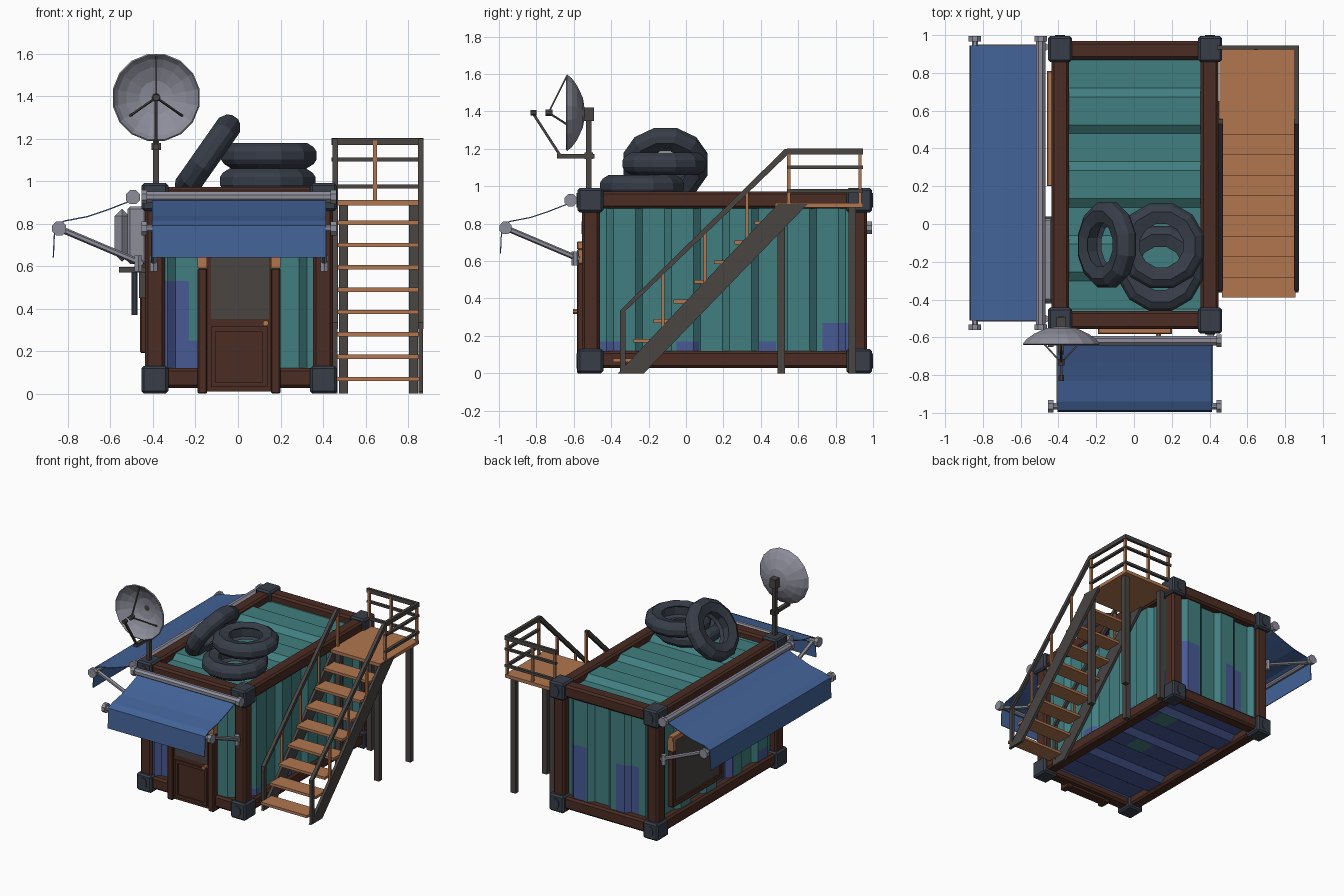
import bpy, bmesh, math
from mathutils import Vector, Matrix

if "Cube" in bpy.data.objects:
    bpy.data.objects.remove(bpy.data.objects["Cube"])

def material(name, *c):
    m = bpy.data.materials.new(name)
    m.diffuse_color = (*c, 1)
    m.use_nodes = True
    m.node_tree.nodes["Principled BSDF"].inputs["Base Color"].default_value = m.diffuse_color
    return m

BROWN = material("rust brown", .070, .025, .017)
TEAL = material("teal paint", .054, .21, .215)
INDIGO = material("indigo paint", .065, .10, .30)
BLUE = material("awning blue", .056, .125, .315)
ORANGE = material("orange wood", .44, .18, .08)
SLATE = material("dark slate", .038, .047, .066)
RAIL = material("charcoal metal", .065, .058, .055)
METAL = material("light grey metal", .27, .27, .33)

def mesh(name, verts, faces, *mats, recalc=True):
    me = bpy.data.meshes.new(name)
    me.from_pydata([tuple(v) for v in verts], [], faces)
    if recalc:
        bm = bmesh.new()
        bm.from_mesh(me)
        bmesh.ops.recalc_face_normals(bm, faces=bm.faces)
        bm.to_mesh(me)
        bm.free()
    ob = bpy.data.objects.new(name, me)
    bpy.context.collection.objects.link(ob)
    for m in mats:
        me.materials.append(m)
    return ob

def prism(name, pts, place, a, b, mat, bevel=0):
    """Extrude a 2D outline from a to b; place(p, q, w) gives the 3D point."""
    n = len(pts)
    vs = [place(*p, a) for p in pts] + [place(*p, b) for p in pts]
    fs = [(i, (i+1) % n, n+(i+1) % n, n+i) for i in range(n)]
    ob = mesh(name, vs, fs + [tuple(range(n)), tuple(range(n, 2*n))], mat)
    if bevel:
        m = ob.modifiers.new("bevel", 'BEVEL')
        m.width, m.segments = bevel, 1
    return ob

YZ = lambda y, z, x: (x, y, z)
XZ = lambda x, z, y: (x, y, z)

def box(name, x0, x1, y0, y1, z0, z1, mat, bevel=0):
    return prism(name, [(y0, z0), (y1, z0), (y1, z1), (y0, z1)], YZ, x0, x1, mat, bevel)

def rod(name, p, q, r, mat, sides=8):
    p, q = Vector(p), Vector(q)
    rot = (q-p).to_track_quat('Z', 'Y').to_matrix()
    ring = [(r*math.cos(t), r*math.sin(t)) for t in
            [2*math.pi*(i+.5)/sides for i in range(sides)]]
    return prism(name, ring, lambda a, b, w: p + rot @ Vector((a, b, w)), 0, (q-p).length, mat)

def lathe(name, prof, sides, mat, matrix, closed):
    n = len(prof)
    vs = [matrix @ Vector((r*math.cos(t), r*math.sin(t), z))
          for t in [2*math.pi*(i+.5)/sides for i in range(sides)] for r, z in prof]
    fs = [(i*n+j, i*n+(j+1) % n, (i+1) % sides*n+(j+1) % n, (i+1) % sides*n+j)
          for i in range(sides) for j in range(n if closed else n-1)]
    return mesh(name, vs, fs, mat)

# --- container frame: corner castings, posts and beams
XS, YS, ZS = (-.455, .466), (-.58, .995), (0, .99)
for i, x in enumerate((-.455, .339)):
    for j, y in enumerate((-.58, .857)):
        for z in (0, .86):
            box("corner_casting", x, x+.127, y, y+.138, z, z+.13, SLATE, .012)
            yf = y-.006 if j == 0 else y+.144
            oval = [(x+.063+.027*math.cos(t*math.pi/6), z+.065+.04*math.sin(t*math.pi/6)) for t in range(12)]
            prism("casting_oval", oval, XZ, yf, y+.07, SLATE)
for x in (-.438, .353):
    for y in (-.557, .872):
        box("corner_post", x, x+.094, y, y+.096, .1, .9, BROWN, .014)
    for z in (.027, .88):
        box("side_beam", x, x+.094, -.5, .92, z, z+.093, BROWN, .014)
for y in (-.557, .872):
    for z in (.027, .88):
        box("end_beam", -.4, .4, y, y+.096, z, z+.093, BROWN, .014)

# --- corrugated panels; patches are (u0, u1, v0, v1) in the second colour
def panel(name, place, u0, u1, v0, v1, period, phase, base, spot, patches):
    stops = (0, .38, .5, .88)
    us = {u0, u1} | {phase+period*(k+s) for k in range(-9, 9) for s in stops}
    us |= {p for q in patches for p in q[:2]}
    us = sorted(u for u in us if u0 <= u <= u1)
    vs = sorted({v0, v1} | {p for q in patches for p in q[2:]})
    def wave(u):
        t = ((u-phase)/period + 1e-6) % 1
        return 0 if t < .38 else -.035*(t-.38)/.12 if t < .5 else -.035 if t < .88 else -.035*(1-t)/.12
    nv = len(vs)
    verts = [place(u, v, wave(u)) for u in us for v in vs]
    faces = [(i*nv+j, (i+1)*nv+j, (i+1)*nv+j+1, i*nv+j+1)
             for i in range(len(us)-1) for j in range(nv-1)]
    ob = mesh(name, verts, faces, base, spot, recalc=False)
    for k, f in enumerate(ob.data.polygons):
        i, j = divmod(k, nv-1)
        u, v = (us[i]+us[i+1])/2, (vs[j]+vs[j+1])/2
        f.material_index = int(any(a < u < b and c < v < d for a, b, c, d in patches))
    out = Vector(place(0, 0, 1)) - Vector(place(0, 0, 0))
    if sum(f.normal.dot(out) for f in ob.data.polygons) < 0:
        ob.data.flip_normals()

panel("right_wall", lambda u, v, d: (.43+d, u, v), -.5, .92, .08, .92, .31, -.078, TEAL, INDIGO,
      [(-.46, -.35, .08, .17), (-.05, .07, .08, .17), (.39, .48, .08, .17), (.73, .87, .08, .27)])
panel("left_wall", lambda u, v, d: (-.42-d, u, v), -.5, .92, .08, .92, .31, -.078, TEAL, INDIGO,
      [(-.4, -.27, .08, .2), (.02, .13, .08, .3)])
panel("front_wall", lambda u, v, d: (u, -.535-d, v), -.4, .4, .08, .92, .31, -.14, TEAL, INDIGO,
      [(-.345, -.23, .08, .53), (-.23, -.19, .08, .25)])
panel("back_wall", lambda u, v, d: (u, .945+d, v), -.4, .4, .08, .92, .31, -.14, TEAL, INDIGO,
      [(.18, .32, .08, .53), (-.24, -.07, .08, .48)])
panel("roof", lambda u, v, d: (v, u, .95+d), -.5, .92, -.4, .4, .39, .525, TEAL, INDIGO, [])
panel("floor", lambda u, v, d: (v, u, .05-d), -.5, .92, -.4, .4, .39, .525, INDIGO, TEAL,
      [(.1, .28, .05, .2), (.5, .68, .15, .3)])

# --- door with worn frame
for x in (-.19, .155):
    box("door_frame_post", x, x+.045, -.583, -.5, 0, .59, BROWN, .006)
    box("door_frame_worn_top", x, x+.045, -.583, -.5, .59, .66, ORANGE)
box("door_lintel", -.19, .2, -.583, -.5, .66, .705, ORANGE, .006)
box("door", -.146, .156, -.568, -.5, .01, .66, BROWN)
box("door_window", -.127, .146, -.574, -.56, .35, .645, RAIL)
for a in (-.127, .116):
    box("door_panel_side", a, a+.022, -.578, -.56, .03, .315, BROWN)
for z in (.03, .293):
    box("door_panel_rail", -.127, .138, -.578, -.56, z, z+.022, BROWN)
rod("door_knob", (.13, -.565, .33), (.13, -.605, .33), .014, ORANGE)

# --- left window
box("window_glass", -.446, -.41, .23, .78, .22, .7, RAIL)
for y in (.2, .775):
    box("window_frame_side", -.46, -.41, y, y+.035, .2, .62, BROWN, .005)
    box("window_frame_worn_top", -.46, -.41, y, y+.035, .62, .7, ORANGE)
box("window_sill", -.46, -.41, .2, .81, .19, .23, BROWN, .005)
box("window_head", -.46, -.41, .2, .81, .69, .73, ORANGE, .005)

# --- air conditioner on its shelf
box("air_conditioner_back", -.52, -.43, -.41, .03, .61, .88, METAL, .012)
box("air_conditioner_front", -.58, -.51, -.39, .01, .62, .87, METAL, .035)
box("air_conditioner_shelf", -.56, -.43, -.42, .04, .57, .595, RAIL)
for y in (-.36, -.05):
    box("shelf_bracket", -.465, -.43, y, y+.03, .45, .58, RAIL)
rod("drain_pipe", (-.487, -.2, .58), (-.487, -.2, .37), .016, SLATE)

# --- awnings: w runs along the wall, d points away from it
def awning(side, place, w0, w1):
    prof = [(.04, .91), (.15, .867), (.25, .833), (.36, .812), (.405, .79), (.412, .64)]
    vs = [place(w, d, z) for w in (w0, w1) for d, z in prof]
    ob = mesh(side+"_awning_cloth", vs, [(i, i+1, i+7, i+6) for i in range(5)], BLUE)
    m = ob.modifiers.new("thickness", 'SOLIDIFY')
    m.thickness, m.offset = .006, 0
    for d, z, r in ((.037, .925, .027), (.385, .777, .018)):
        rod(side+"_awning_roller", place(w0-.04, d, z), place(w1+.04, d, z), r, METAL)
        for a, b in ((w0-.05, w0-.022), (w1+.022, w1+.05)):
            rod(side+"_awning_cap", place(a, d, z), place(b, d, z), .036, METAL)
    for w in (w0+.008, w1-.008):
        rod(side+"_awning_arm", place(w, -.01, .61), place(w, .385, .777), .015, METAL, 6)
        rod(side+"_awning_mount", place(w, .012, .575), place(w, .012, .65), .02, METAL, 6)

awning("front", lambda w, d, z: (w, -.58-d, z), -.405, .414)
awning("left", lambda w, d, z: (-.457-d, w, z), -.51, .945)

# --- stairs: treads, stringers, platform and legs
for i in range(8):
    y, z = -.39+.108*i, .07+.105*i
    box("tread", .465, .855, y, y+.13, z-.011, z+.009, ORANGE)
box("platform", .452, .868, .475, .945, .885, .91, ORANGE)
for x in (.475, .805):
    for y in (.49, .87):
        box("platform_leg", x, x+.042, y, y+.038, 0, .89, RAIL)
for x in (.447, .85):
    prism("stringer", [(-.363, 0), (-.225, 0), (.65, .904), (.49, .904)], YZ, x, x+.021, RAIL)
    prism("handrail", [(-.353, .305), (-.353, .335), (.53, 1.2), (.555, 1.2), (.555, 1.18)], YZ, x-.002, x+.023, RAIL)
    box("stair_newel", x, x+.021, -.353, -.323, 0, .33, RAIL)
    for y in (-.122, .102, .325):
        box("baluster", x+.003, x+.018, y-.008, y+.008, (y+.35)*1.04, .326+(y+.353)*.975, ORANGE)
    for y in (.55, .93):
        box("platform_post", x+.002, x+.019, y-.009, y+.009, .9, 1.19, ORANGE)
box("platform_post", .636, .654, .921, .939, .9, 1.19, ORANGE)
for z, h in ((1.17, .032), (1.093, .017), (.965, .019)):
    box("platform_side_rail", .85, .873, .54, .945, z, z+h, RAIL)
    box("platform_back_rail", .44, .873, .924, .945, z, z+h, RAIL)

# --- tyres: two stacked, one leaning
TYRE = [(.118, -.045), (.185, -.06), (.218, -.04), (.233, -.018), (.233, .018), (.218, .04),
        (.185, .06), (.118, .045), (.14, .03), (.14, -.03)]
T = Matrix.Translation
lathe("lower_tyre", TYRE, 12, SLATE, T((.14, -.235, 1.0)), True)
lathe("upper_tyre", TYRE, 12, SLATE, T((.145, -.115, 1.12)), True)
lathe("leaning_tyre", TYRE, 12, SLATE,
      T((-.143, -.11, 1.117)) @ Matrix.Rotation(math.radians(-55), 4, 'Y'), True)

# --- satellite dish on its mast
X = -.385
box("dish_mast", X-.014, X+.014, -.535, -.505, .96, 1.4, RAIL)
box("mast_collar", X-.022, X+.022, -.542, -.498, 1.145, 1.18, RAIL)
box("dish_mount", X-.025, X+.025, -.55, -.493, 1.35, 1.42, RAIL)
box("feed_bracket", X-.014, X+.014, -.69, -.49, 1.148, 1.172, RAIL)
dish = lathe("dish", [(.002, 0), (.08, .012), (.145, .042), (.185, .07), (.205, .095)], 16, METAL,
             T((X, -.543, 1.393)) @ Matrix.Rotation(math.pi/2, 4, 'X'), False)
m = dish.modifiers.new("thickness", 'SOLIDIFY')
m.thickness, m.offset = .008, 0
for a in (90, 215, 325):
    c, s = math.cos(math.radians(a)), math.sin(math.radians(a))
    r, y = (.2, -.635) if a == 90 else (.15, -.6)
    rod("feed_strut", (X+r*c, y, 1.393+r*s), (X, -.735, 1.393), .006, RAIL, 4)
rod("feed_arm", (X, -.67, 1.16), (X, -.815, 1.385), .01, RAIL, 4)
rod("feed_horn", (X, -.715, 1.393), (X, -.75, 1.393), .018, RAIL)
rod("feed_receiver", (X, -.8, 1.393), (X, -.832, 1.393), .016, RAIL)
